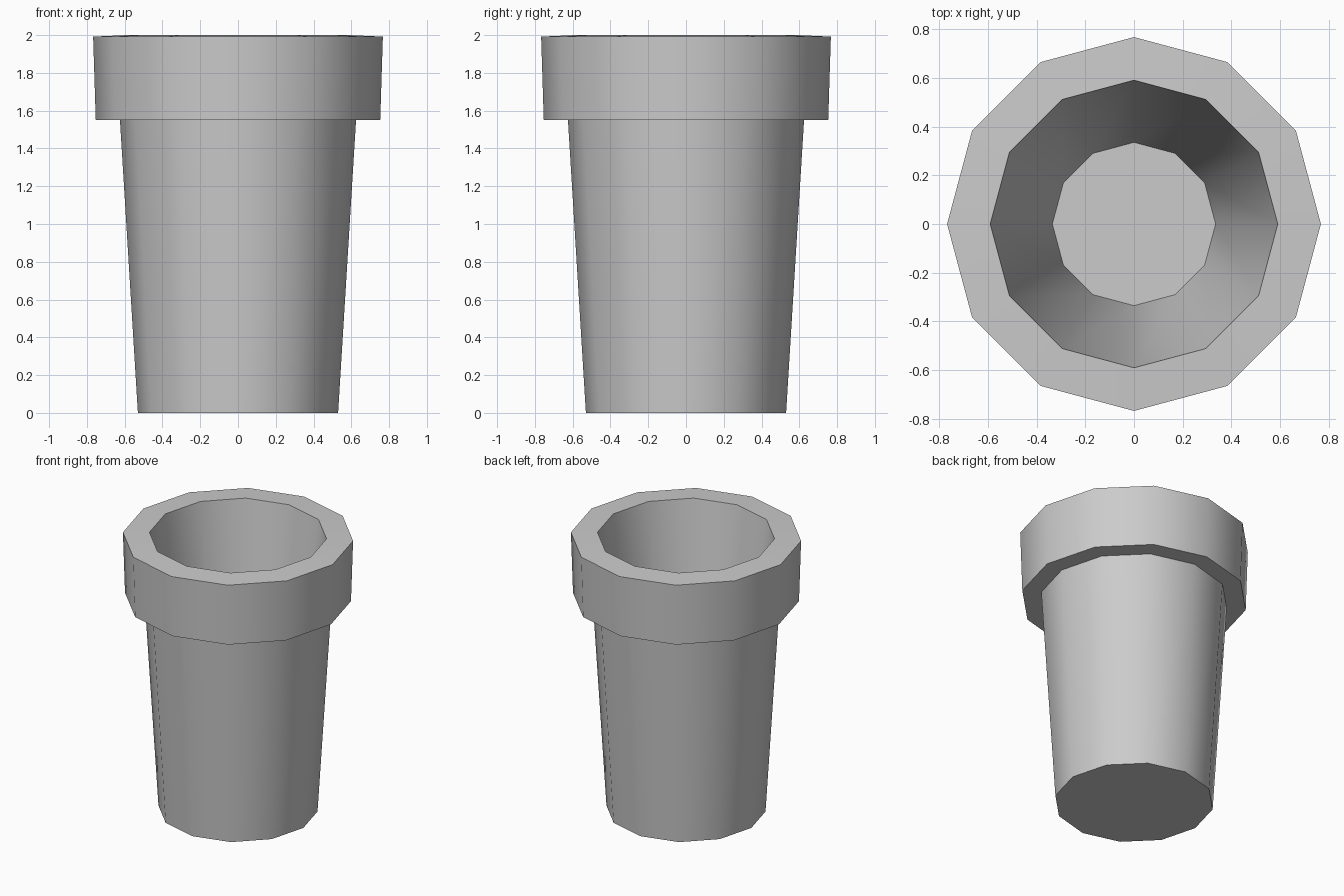
import bpy
import bmesh
import math
from mathutils import Matrix

cube = bpy.data.objects.get("Cube")
if cube:
    bpy.data.objects.remove(cube, do_unlink=True)

SIDES = 12

# Single plain grey
grey = bpy.data.materials.new("plain_grey")
grey.use_nodes = True
colour = (0.6, 0.6, 0.6, 1)
grey.diffuse_color = colour
grey.node_tree.nodes["Principled BSDF"].inputs["Base Color"].default_value = colour


def lathe(name, profile):
    """Turn a (radius, height) profile into a capped twelve-sided solid."""
    bm = bmesh.new()
    rings = []
    for radius, height in profile:
        ring = bmesh.ops.create_circle(
            bm, segments=SIDES, radius=radius,
            matrix=Matrix.Translation((0, 0, height)))["verts"]
        rings.append(ring)
    for low, high in zip(rings, rings[1:]):
        for i in range(SIDES):
            j = (i + 1) % SIDES
            bm.faces.new((low[i], low[j], high[j], high[i]))
    bm.faces.new(rings[0])
    bm.faces.new(rings[-1])
    bmesh.ops.recalc_face_normals(bm, faces=bm.faces)
    mesh = bpy.data.meshes.new(name)
    bm.to_mesh(mesh)
    bm.free()
    mesh.materials.append(grey)
    obj = bpy.data.objects.new(name, mesh)
    bpy.context.collection.objects.link(obj)
    return obj


# Tapered wall, overhanging collar, and hollow down to the inner floor
pot = lathe("flower_pot", [
    (0.53, 0), (0.625, 1.55),
    (0.753, 1.55), (0.767, 1.992),
    (0.59, 2), (0.335, 0.2),
])

# Soft sides with crisp rims
bpy.ops.object.select_all(action="DESELECT")
pot.select_set(True)
bpy.context.view_layer.objects.active = pot
bpy.ops.object.shade_smooth_by_angle(angle=math.radians(35))
